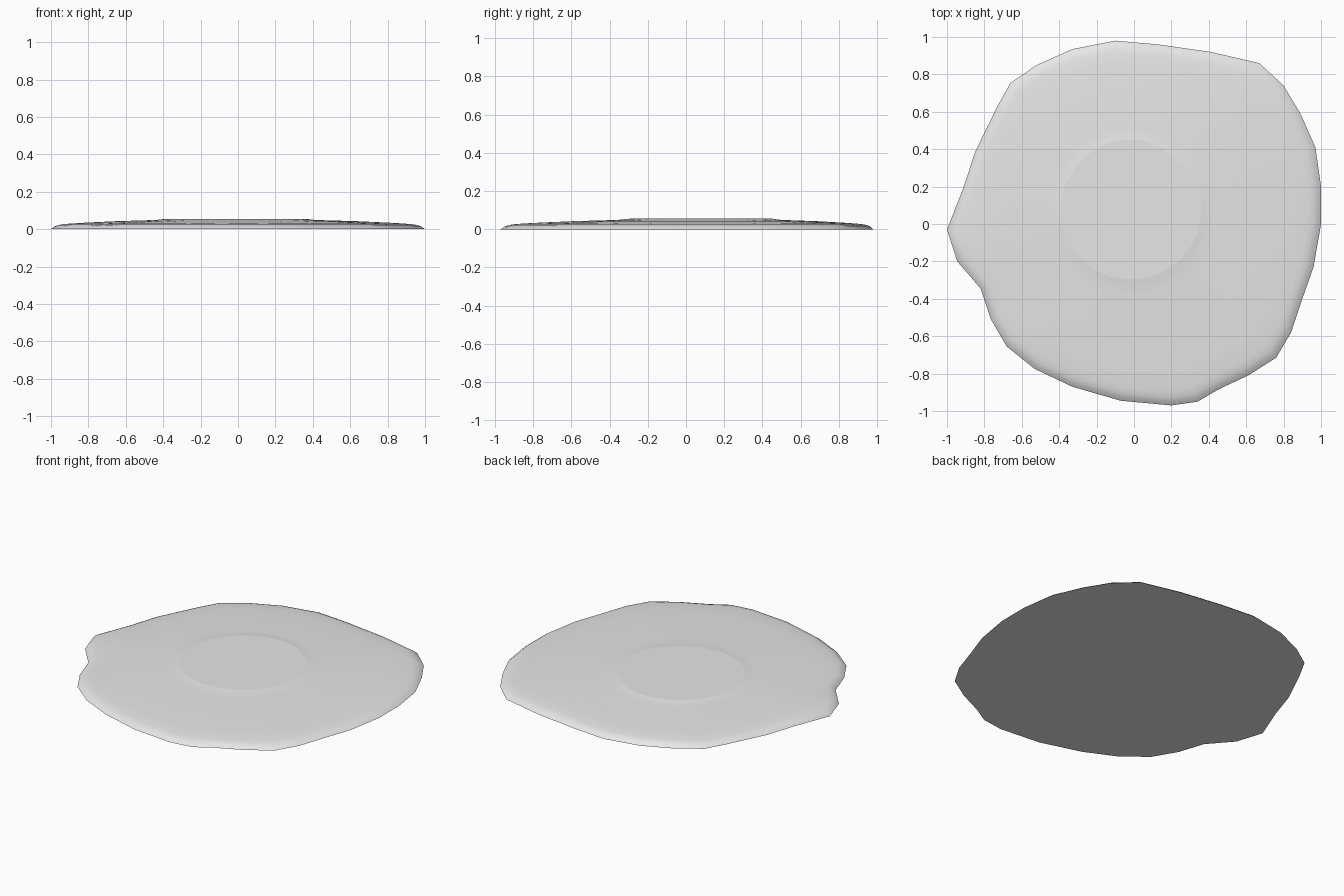
import bpy, bmesh, math
from mathutils import Vector

cube = bpy.data.objects.get("Cube")
if cube:
    bpy.data.objects.remove(cube, do_unlink=True)

grey = bpy.data.materials.new("light_grey")
grey.use_nodes = True
colour = (0.8, 0.8, 0.8, 1)
grey.diffuse_color = colour
grey.node_tree.nodes["Principled BSDF"].inputs["Base Color"].default_value = colour

# Irregular outer rim, counter-clockwise from the left (+x) side
RIM = [(1, 0), (1, .2), (.97, .41), (.89, .59), (.8, .74), (.67, .86),
       (.41, .92), (.13, .96), (-.1, .98), (-.33, .935), (-.52, .85),
       (-.66, .755), (-.73, .63), (-.85, .385), (-.91, .2), (-1, -.03),
       (-.945, -.2), (-.82, -.345), (-.765, -.51), (-.68, -.655),
       (-.53, -.775), (-.33, -.87), (-.07, -.945), (.2, -.97), (.34, -.95),
       (.45, -.885), (.61, -.81), (.76, -.715), (.84, -.58), (.9, -.4),
       (.96, -.23)]
# Height profile: fraction of the way from rim to disc, height
PROFILE = [(0, 0), (.03, .014), (.065, .022), (.11, .027), (.25, .033),
           (.55, .042), (.86, .048), (.93, .05), (.97, .053), (1, .055)]
CENTRE = Vector((-.015, .078))


def disc_point(rim_point):
    """Point on the slightly dented inner circle facing a rim point."""
    d = Vector(rim_point) - CENTRE
    angle = math.atan2(d.y, d.x)
    radius = .375 - .018 * math.exp(-((angle - .9) / .25) ** 2)
    return CENTRE + d.normalized() * radius


def finish(bm, name):
    bmesh.ops.recalc_face_normals(bm, faces=bm.faces)
    mesh = bpy.data.meshes.new(name)
    bm.to_mesh(mesh)
    bm.free()
    mesh.materials.append(grey)
    obj = bpy.data.objects.new(name, mesh)
    bpy.context.collection.objects.link(obj)
    bpy.ops.object.select_all(action='DESELECT')
    obj.select_set(True)
    bpy.context.view_layer.objects.active = obj
    bpy.ops.object.shade_smooth_by_angle(angle=math.radians(40))
    return obj


# Thin outer body: rings swept from the rim up to the disc, flat underside
bm = bmesh.new()
rings = []
for t, z in PROFILE:
    ring = []
    for p in RIM:
        xy = Vector(p).lerp(disc_point(p), t)
        ring.append(bm.verts.new((xy.x, xy.y, z)))
    rings.append(ring)
n = len(RIM)
for low, high in zip(rings, rings[1:]):
    for i in range(n):
        j = (i + 1) % n
        bm.faces.new((low[i], low[j], high[j], high[i]))
underside = bm.faces.new(rings[0][::-1])
for edge in underside.edges:
    edge.smooth = False
finish(bm, "outer_body")

# Flat disc in the middle
bm = bmesh.new()
bm.faces.new([bm.verts.new((*disc_point(p), PROFILE[-1][1])) for p in RIM])
disc = finish(bm, "centre_disc")
if disc.data.polygons[0].normal.z < 0:
    disc.data.flip_normals()
